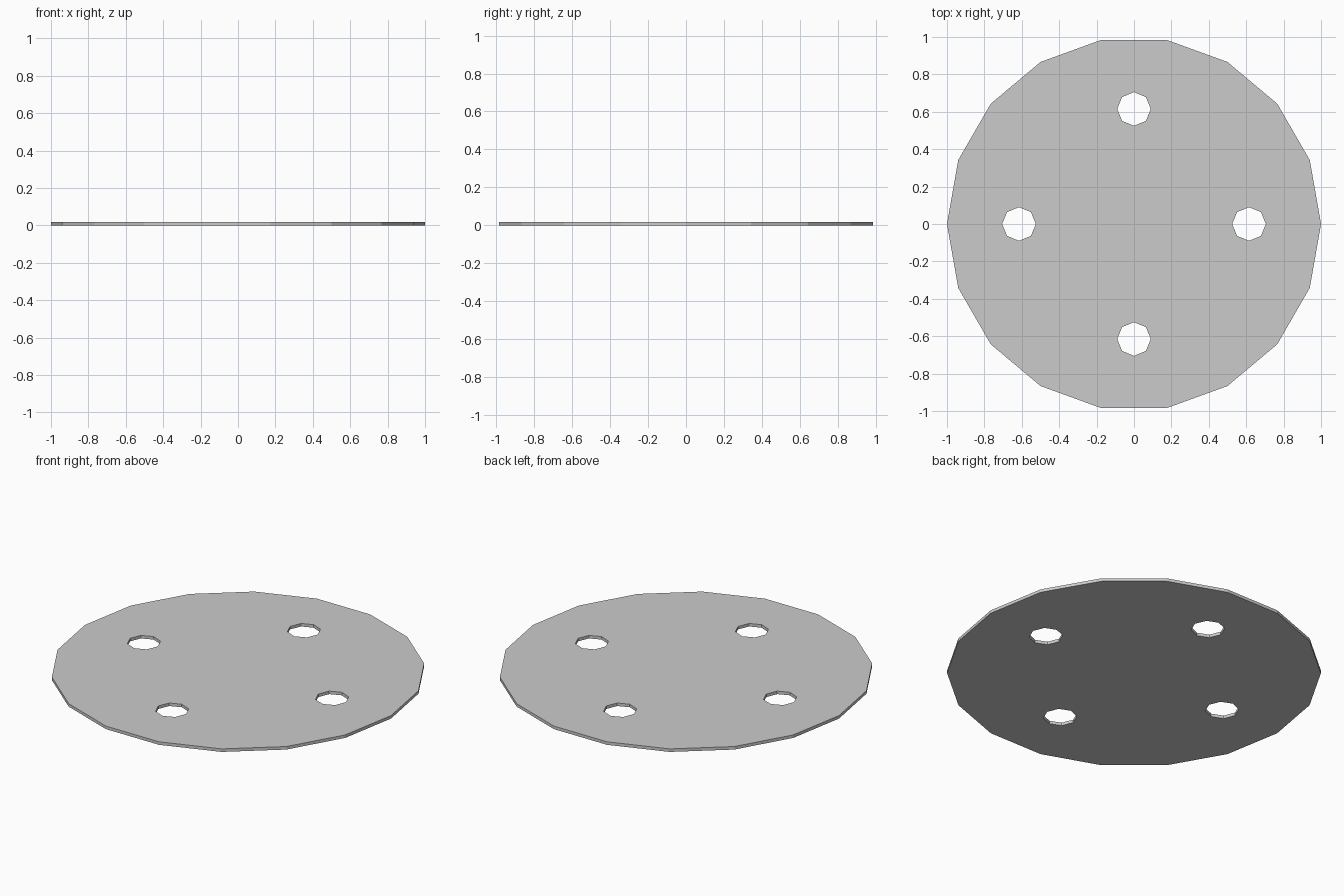
import bpy, bmesh
from math import cos, sin, tau

if "Cube" in bpy.data.objects:
    bpy.data.objects.remove(bpy.data.objects["Cube"])

THICK = 0.018


def ring(bm, cx, cy, r, n):
    """Closed loop of n edges around (cx, cy)."""
    vs = [bm.verts.new((cx + r * cos(tau * i / n), cy + r * sin(tau * i / n), THICK / 2))
          for i in range(n)]
    return [bm.edges.new((vs[i], vs[(i + 1) % n])) for i in range(n)]


# Outline: 18-sided disc with four octagonal holes
bm = bmesh.new()
edges = ring(bm, 0, 0, 1.0, 18)
for k in range(4):
    a = tau * k / 4
    edges += ring(bm, 0.615 * cos(a), 0.615 * sin(a), 0.09, 8)
bmesh.ops.triangle_fill(bm, edges=edges, use_beauty=True, normal=(0, 0, 1))
for f in bm.faces:
    f.normal_update()
    if f.normal.z < 0:
        f.normal_flip()

mesh = bpy.data.meshes.new("round_plate")
bm.to_mesh(mesh)
bm.free()
plate = bpy.data.objects.new("round_plate", mesh)
bpy.context.collection.objects.link(plate)

# Thickness, centred on the sheet so the plate stands on z = 0
solid = plate.modifiers.new("thickness", "SOLIDIFY")
solid.thickness = THICK
solid.offset = 0
